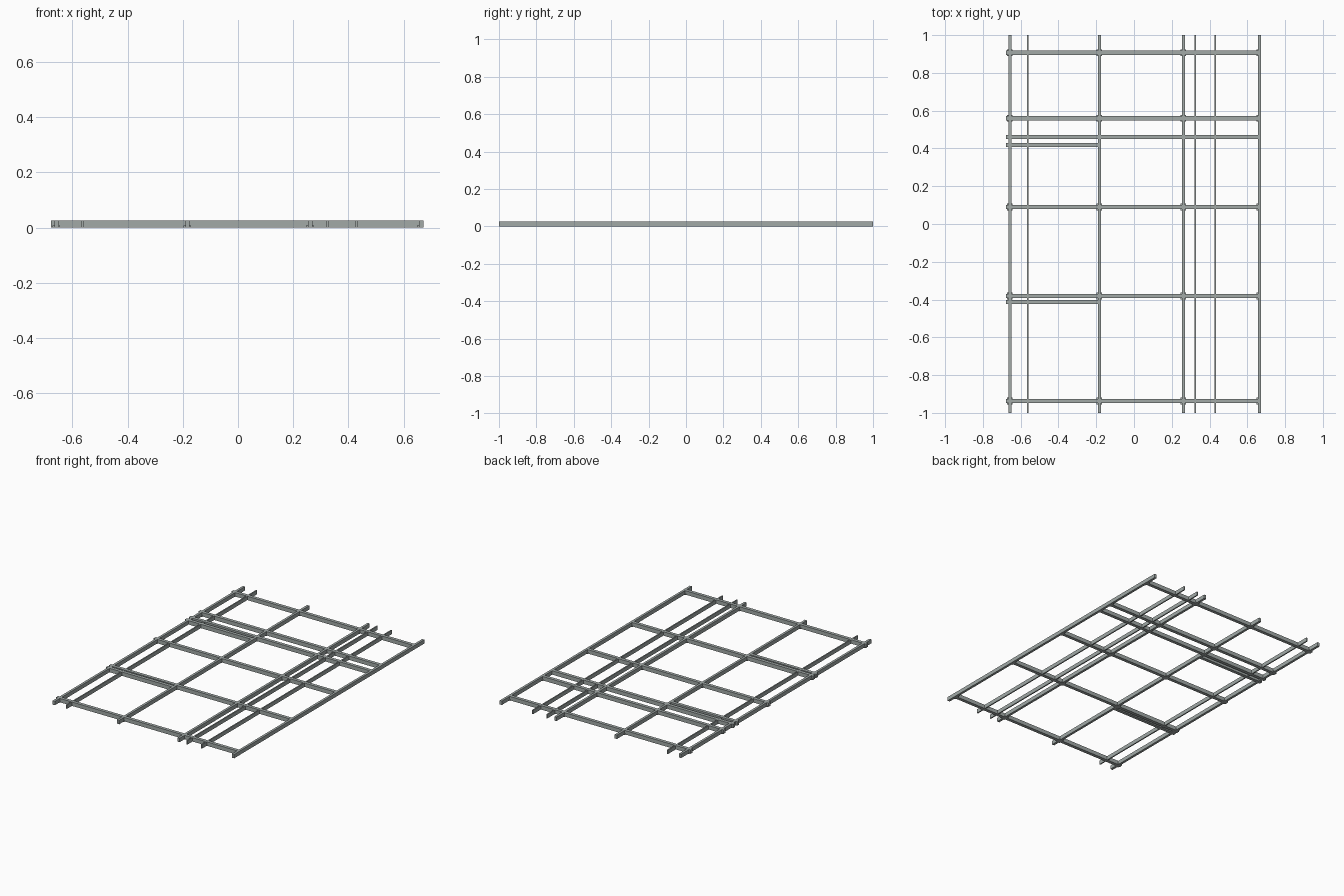
import bpy

if "Cube" in bpy.data.objects:
    bpy.data.objects.remove(bpy.data.objects["Cube"])

HEIGHT = 0.026

steel = bpy.data.materials.new("grey steel")
steel.diffuse_color = (0.36, 0.40, 0.39, 1)
steel.use_nodes = True
steel.node_tree.nodes["Principled BSDF"].inputs["Base Color"].default_value = steel.diffuse_color


def box(name, x0, x1, y0, y1, z0=0.0, z1=HEIGHT):
    bpy.ops.mesh.primitive_cube_add(
        size=1, location=((x0 + x1) / 2, (y0 + y1) / 2, (z0 + z1) / 2))
    ob = bpy.context.object
    ob.name = name
    ob.scale = (x1 - x0, y1 - y0, z1 - z0)
    bpy.ops.object.transform_apply(location=False, rotation=False, scale=True)
    ob.data.materials.append(steel)
    return ob


# Main beams running front to back
main_x = (-0.657, -0.183, 0.262, 0.664)
for x in main_x:
    box("main_beam", x - 0.008, x + 0.008, -1, 1)

# Thin secondary beams running front to back
for x in (-0.563, 0.325, 0.43):
    box("thin_beam", x - 0.004, x + 0.004, -1, 1)

# Full-width cross beams
joint_y = (-0.937, -0.381, 0.09, 0.56, 0.907)
for y in joint_y + (0.46,):
    box("cross_beam", -0.677, 0.66, y - 0.011, y + 0.011)

# Short cross beams on the left bay
for y in (-0.413, 0.418):
    box("short_cross_beam", -0.677, -0.183, y - 0.011, y + 0.011)

# Small seat plates under the joints
for x in main_x:
    for y in joint_y:
        right = min(x + 0.013, 0.672)
        box("seat_plate", x - 0.015, right, y - 0.018, y + 0.018, 0.0, 0.007)
